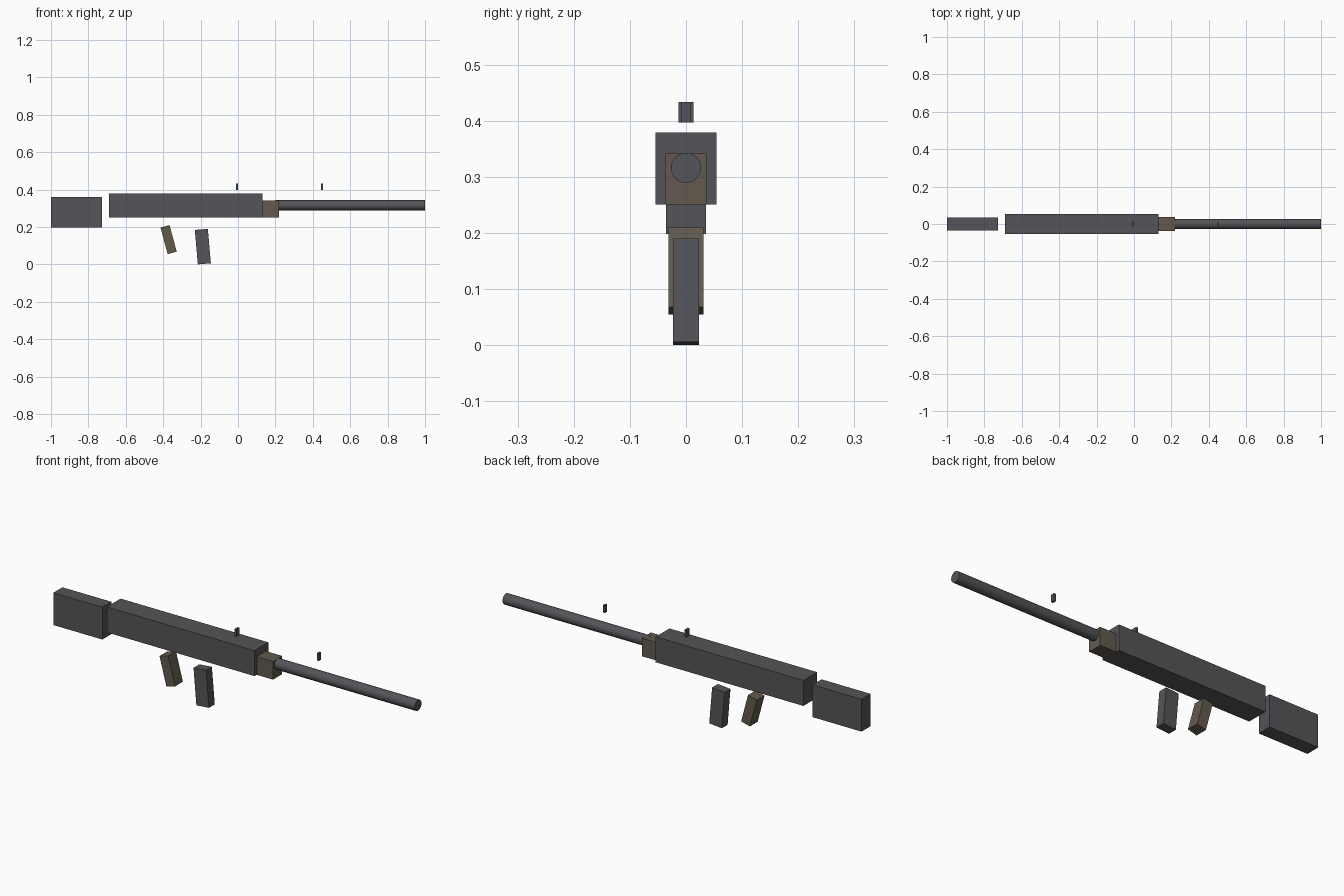
import bpy
from math import radians, pi

if "Cube" in bpy.data.objects:
    bpy.data.objects.remove(bpy.data.objects["Cube"])


def material(name, rgb):
    m = bpy.data.materials.new(name)
    m.diffuse_color = (*rgb, 1)
    m.use_nodes = True
    m.node_tree.nodes["Principled BSDF"].inputs["Base Color"].default_value = m.diffuse_color
    return m


metal = material("dark_metal", (0.09, 0.09, 0.10))
wood = material("dark_wood", (0.12, 0.10, 0.075))


def box(name, centre, size, mat, tilt=0):
    bpy.ops.mesh.primitive_cube_add(size=1, location=centre,
                                    rotation=(0, radians(tilt), 0))
    o = bpy.context.object
    o.name = name
    o.scale = size
    bpy.ops.object.transform_apply(location=False, rotation=False, scale=True)
    o.data.materials.append(mat)
    return o


# body and stock
box("stock", (-0.864, 0, 0.279), (0.272, 0.072, 0.162), metal)
box("receiver", (-0.28, 0, 0.315), (0.82, 0.109, 0.128), metal)

# forward section
box("handguard", (0.165, 0, 0.296), (0.11, 0.073, 0.091), wood)

# barrel
bpy.ops.mesh.primitive_cylinder_add(vertices=24, radius=0.027, depth=0.80,
                                    location=(0.60, 0, 0.316),
                                    rotation=(0, pi / 2, 0))
barrel = bpy.context.object
barrel.name = "barrel"
barrel.data.materials.append(metal)
bpy.ops.object.shade_smooth_by_angle(angle=radians(30))

# tilted lower parts
box("grip", (-0.371, 0, 0.1325), (0.05, 0.062, 0.147), wood, -15)
box("magazine", (-0.188, 0, 0.095), (0.07, 0.046, 0.1847), metal, -5)

# floating sights
box("rear_sight", (-0.006, 0, 0.415), (0.011, 0.026, 0.037), metal)
box("front_sight", (0.45, 0, 0.415), (0.011, 0.018, 0.037), metal)
